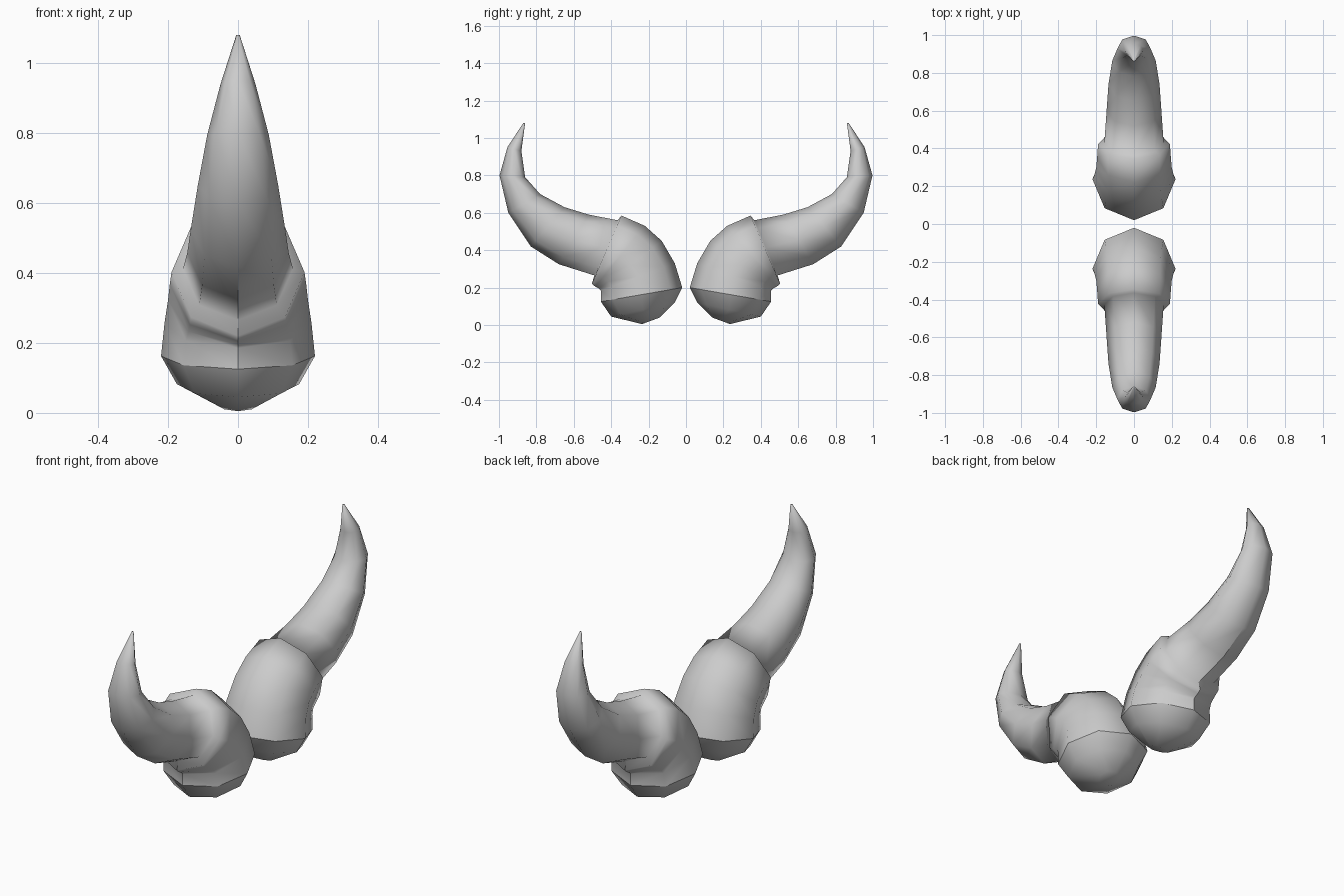
import bpy, bmesh
from math import sin, cos, pi
from mathutils import Vector

cube = bpy.data.objects.get("Cube")
if cube:
    bpy.data.objects.remove(cube, do_unlink=True)

grey = bpy.data.materials.new("horn grey")
grey.use_nodes = True
colour = (0.6, 0.6, 0.6, 1)
grey.diffuse_color = colour
grey.node_tree.nodes["Principled BSDF"].inputs["Base Color"].default_value = colour

SIDES = 8
# Each ring: inner crest (y, z), outer crest (y, z), half width
RINGS = [
    # rounded underside
    ((.14, .04), (.235, .005), .055),
    ((.06, .12), (.40, .045), .175),
    # thick root, from its hard rim to the lip
    ((.02, .20), (.455, .125), .22),
    ((.06, .33), (.455, .185), .21),
    ((.13, .45), (.465, .195), .20),
    ((.22, .53), (.485, .205), .195),
    ((.345, .585), (.503, .22), .19),
    # curved horn
    ((.365, .56), (.49, .265), .157),
    ((.52, .59), (.68, .325), .145),
    ((.65, .63), (.83, .42), .135),
    ((.78, .70), (.95, .60), .115),
    ((.86, .79), (.997, .80), .088),
    ((.88, .93), (.955, .95), .05),
    ((.86, 1.08), (.87, 1.08), .005),
]
RIM = 2


def build_horn(name, side):
    """Loft the rings; side is -1 for the front horn and 1 for the back."""
    bm = bmesh.new()
    loops = []
    for inner, outer, width in RINGS:
        a, b = Vector((0, *inner)), Vector((0, *outer))
        mid, half = (a + b) / 2, (a - b) / 2
        loop = []
        for i in range(SIDES):
            t = 2 * pi * i / SIDES
            p = mid + half * cos(t) + Vector((width * sin(t), 0, 0))
            loop.append(bm.verts.new((p.x, side * p.y, p.z)))
        loops.append(loop)
    for low, high in zip(loops, loops[1:]):
        for i in range(SIDES):
            j = (i + 1) % SIDES
            bm.faces.new((low[i], low[j], high[j], high[i]))
    bm.faces.new(loops[0])
    bm.faces.new(loops[-1])
    bmesh.ops.recalc_face_normals(bm, faces=bm.faces)
    for face in bm.faces:
        face.smooth = True
    # Hard rim round the root and hard keel on the lower outer crest
    rim = set(loops[RIM])
    keel = {loop[SIDES // 2] for loop in loops[RIM:RIM + 8]}
    for edge in bm.edges:
        if set(edge.verts) <= rim or set(edge.verts) <= keel:
            edge.smooth = False
    mesh = bpy.data.meshes.new(name)
    bm.to_mesh(mesh)
    bm.free()
    mesh.materials.append(grey)
    obj = bpy.data.objects.new(name, mesh)
    bpy.context.collection.objects.link(obj)


build_horn("front_horn", -1)
build_horn("back_horn", 1)
